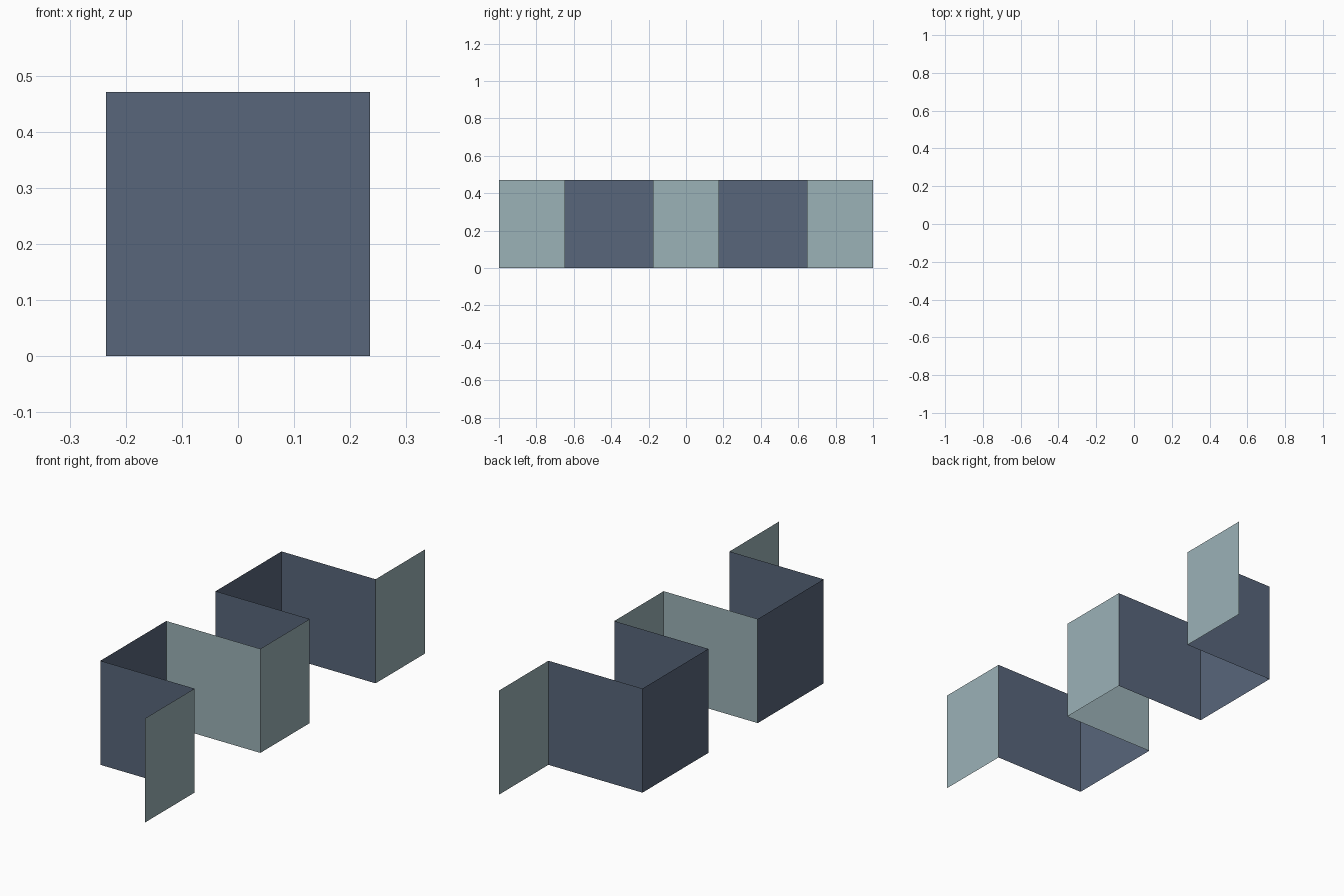
import bpy

if "Cube" in bpy.data.objects:
    bpy.data.objects.remove(bpy.data.objects["Cube"])

U = 2 / 17            # module: light panels are 3 units wide, all others 4
H = 4 * U             # panel height
X = 2 * U             # half depth of the folds


def material(name, color):
    m = bpy.data.materials.new(name)
    m.diffuse_color = (*color, 1)
    m.use_nodes = True
    m.node_tree.nodes["Principled BSDF"].inputs["Base Color"].default_value = m.diffuse_color
    return m


pale = material("pale grey teal", (0.33, 0.445, 0.475))
slate = material("slate blue", (0.098, 0.133, 0.198))


def panel(name, a, b, mat):
    """Thin upright sheet between two plan points."""
    me = bpy.data.meshes.new(name)
    verts = [(*a, 0), (*b, 0), (*b, H), (*a, H)]
    me.from_pydata(verts, [], [(0, 1, 2, 3)])
    me.materials.append(mat)
    ob = bpy.data.objects.new(name, me)
    bpy.context.collection.objects.link(ob)


# Square-wave plan of the folded screen
y = [-1, -5.5 * U, -1.5 * U, 1.5 * U, 5.5 * U, 1]
path = [(X if i % 2 == 0 else -X, y[i + k]) for i in range(5) for k in (0, 1)]

# Outer panels run along y, cross panels along x
parts = [("front_panel", pale), ("front_cross_panel", slate),
         ("front_back_panel", slate), ("middle_cross_panel_front", pale),
         ("middle_panel", pale), ("middle_cross_panel_rear", slate),
         ("rear_back_panel", slate), ("rear_cross_panel", slate),
         ("rear_panel", pale)]
for (name, mat), a, b in zip(parts, path, path[1:]):
    panel(name, a, b, mat)
